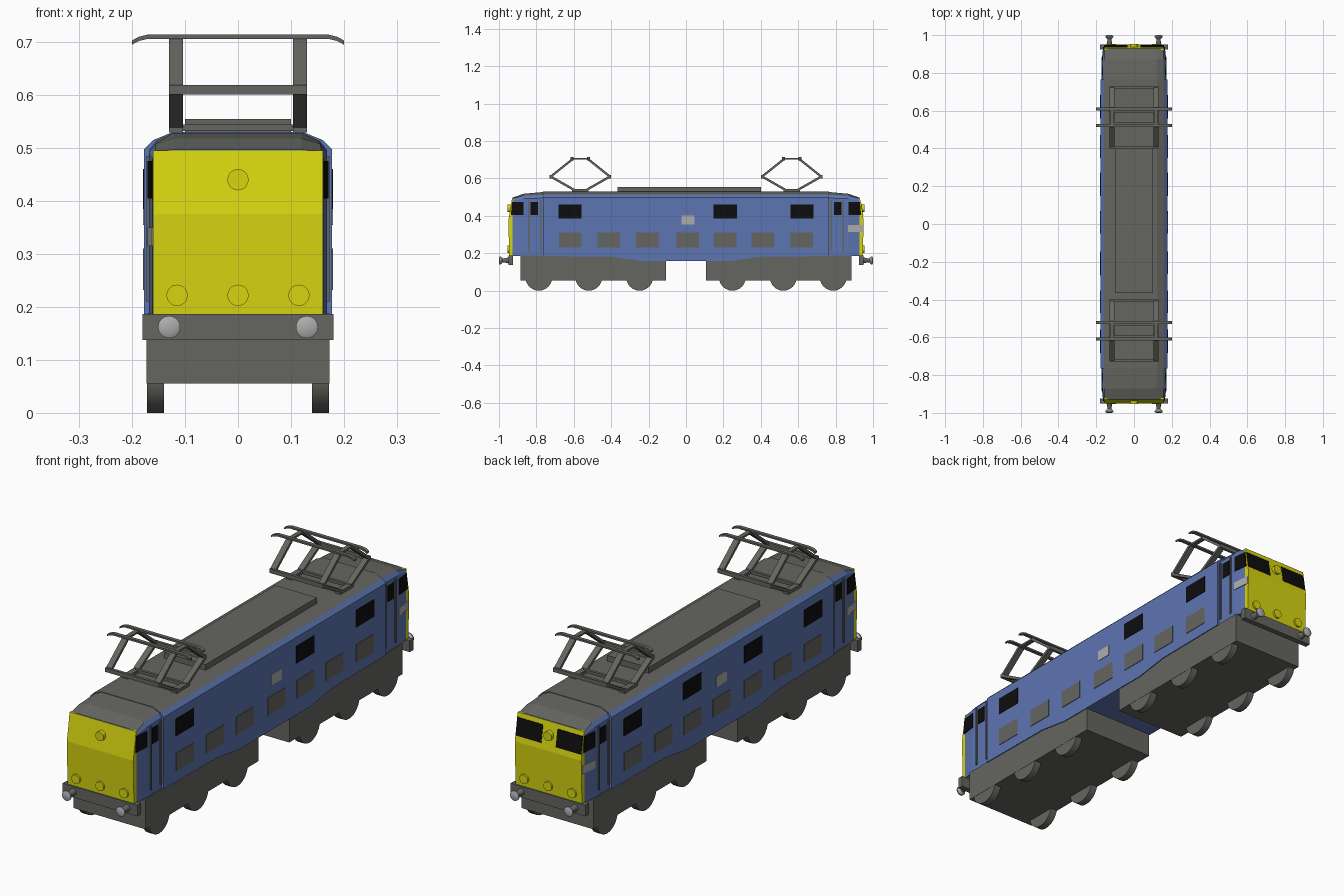
import bpy, bmesh, math
from mathutils import Vector

if "Cube" in bpy.data.objects:
    bpy.data.objects.remove(bpy.data.objects["Cube"])


def material(name, rgb):
    m = bpy.data.materials.new(name)
    m.diffuse_color = (*rgb, 1)
    m.use_nodes = True
    m.node_tree.nodes["Principled BSDF"].inputs["Base Color"].default_value = m.diffuse_color
    return m


BLUE = material("body blue", (0.108, 0.178, 0.440))
GREY = material("dark grey", (0.130, 0.130, 0.117))
YELLOW = material("warning yellow", (0.680, 0.665, 0.005))
BLACK = material("window black", (0.004, 0.004, 0.004))
LIGHT = material("light grey", (0.420, 0.420, 0.420))


def finish(name, bm, mats, rule=None):
    bmesh.ops.recalc_face_normals(bm, faces=bm.faces[:])
    if rule:
        for f in bm.faces:
            f.material_index = rule(f)
    me = bpy.data.meshes.new(name)
    bm.to_mesh(me)
    bm.free()
    for m in mats:
        me.materials.append(m)
    ob = bpy.data.objects.new(name, me)
    bpy.context.collection.objects.link(ob)
    return ob


def loft(name, rings, mats, rule=None):
    bm = bmesh.new()
    loops = [[bm.verts.new(p) for p in r] for r in rings]
    n = len(loops[0])
    for a, b in zip(loops, loops[1:]):
        for i in range(n):
            j = (i + 1) % n
            bm.faces.new((a[i], a[j], b[j], b[i]))
    bm.faces.new(loops[0])
    bm.faces.new(loops[-1])
    return finish(name, bm, mats, rule)


def box(name, x, y, z, mat):
    def ring(yy):
        return [(x[0], yy, z[0]), (x[1], yy, z[0]), (x[1], yy, z[1]), (x[0], yy, z[1])]
    return loft(name, [ring(y[0]), ring(y[1])], [mat])


def plate(name, pts, push, mat):
    """Thin plate on a surface: four corners, pushed out by a small vector."""
    p = [Vector(q) for q in pts]
    v = Vector(push)
    return loft(name, [[q - v for q in p], [q + v for q in p]], [mat])


def turned(name, axis, centre, profile, mat, n=20):
    """Round part along axis 0 (x) or 1 (y); profile is (position, radius)."""
    rings = []
    for t, r in profile:
        ring = []
        for k in range(n):
            a = 2 * math.pi * k / n
            c, s = r * math.cos(a), centre[1] + r * math.sin(a)
            ring.append((t, centre[0] + c, s) if axis == 0 else (centre[0] + c, t, s))
        rings.append(ring)
    ob = loft(name, rings, [mat])
    bpy.context.view_layer.objects.active = ob
    ob.select_set(True)
    bpy.ops.object.shade_smooth_by_angle(angle=math.radians(35))
    ob.select_set(False)
    return ob


def strut(name, x, a, b, w, t, mat=GREY):
    """Flat bar between two (y, z) points, w wide in x and t thick."""
    d = Vector((b[0] - a[0], b[1] - a[1])).normalized()
    n = Vector((-d.y, d.x)) * t / 2
    pts = [(p[0] + s * n.x, p[1] + s * n.y) for p, s in ((a, 1), (b, 1), (b, -1), (a, -1))]
    return loft(name, [[(xx, *p) for p in pts] for xx in (x - w / 2, x + w / 2)], [mat])


def section(y, zb, w, zs, w2, z2, w3, z3):
    half = [(w, zb), (w, zs), (w2, z2), (w3, z3)]
    return [(x, y, z) for x, z in half] + [(-x, y, z) for x, z in reversed(half)]


def roof_rule(f):
    # roof slopes are grey, everything steeper or below is blue
    return 1 if f.normal.z > 0.75 and f.calc_center_median().z > 0.48 else 0


# Main body with dropped belly
belly = [(-0.765, 0.185), (-0.40, 0.182), (-0.25, 0.16), (0.25, 0.16), (0.40, 0.182), (0.765, 0.185)]
loft("main_body", [section(y, zb, 0.177, 0.498, 0.16, 0.515, 0.123, 0.53) for y, zb in belly],
     [BLUE, GREY], roof_rule)
box("roof_hatch", (-0.1, 0.1), (-0.365, 0.40), (0.525, 0.555), GREY)


def face_y(z):
    return 0.95 - 0.02 * max(0, z - 0.375) / 0.12


for s, end in ((-1, "front"), (1, "back")):
    # Cab shell, narrower than the body
    loft(end + "_cab", [section(s * 0.76, 0.185, 0.168, 0.495, 0.155, 0.513, 0.123, 0.528),
                        section(s * 0.87, 0.185, 0.168, 0.492, 0.155, 0.508, 0.120, 0.518),
                        section(s * 0.928, 0.185, 0.161, 0.48, 0.158, 0.492, 0.120, 0.497)],
         [BLUE, GREY], roof_rule)
    # Yellow end panel with a creased upper slope
    prof = [(0.92, 0.185), (0.945, 0.185), (0.95, 0.375), (0.93, 0.495), (0.92, 0.495)]
    loft(end + "_end_panel", [[(x, s * y, z) for y, z in prof] for x in (-0.16, 0.16)], [YELLOW])
    for x, z in ((0, 0.44), (-0.115, 0.222), (0, 0.222), (0.115, 0.222)):
        turned(end + "_lamp", 1, (x, z), [(s * 0.93, 0.02), (s * 0.954, 0.02)], YELLOW)
    # Buffer beam and buffers
    box(end + "_buffer_beam", (-0.18, 0.18), sorted((s * 0.925, s * 0.95)), (0.138, 0.187), GREY)
    for x in (-0.13, 0.13):
        turned(end + "_buffer_shank", 1, (x, 0.162), [(s * 0.945, 0.017), (s * 0.96, 0.013), (s * 0.985, 0.009)], GREY)
        turned(end + "_buffer_head", 1, (x, 0.162),
               [(s * 0.98, 0.012), (s * 0.99, 0.021), (s * 0.996, 0.021), (s * 1.0, 0.013)], LIGHT)
    # Cab sides: door window, cab window, handrails
    for m, side in ((-1, "left"), (1, "right")):
        tag = f"{end}_{side}_"
        box(tag + "door_window", sorted((m * 0.165, m * 0.1705)), sorted((s * 0.79, s * 0.832)), (0.405, 0.475), BLACK)
        plate(tag + "cab_window", [(m * 0.168, s * 0.868, 0.405), (m * 0.161, s * 0.936, 0.405),
                                   (m * 0.161, s * 0.930, 0.475), (m * 0.168, s * 0.868, 0.475)],
              (m * 0.0025, 0, 0), BLACK)
        for y in (0.776, 0.842):
            box(tag + "handrail", sorted((m * 0.165, m * 0.173)), sorted((s * (y - 0.004), s * (y + 0.004))),
                (0.21, 0.485), GREY)
        if s == 1 or m == -1:
            plate(tag + "number_plate", [(m * 0.168, s * 0.865, 0.315), (m * 0.160, s * 0.945, 0.315),
                                         (m * 0.160, s * 0.945, 0.35), (m * 0.168, s * 0.865, 0.35)],
                  (m * 0.0025, 0, 0), LIGHT)
        # Windscreens are on the back end only
        if s == 1:
            xs = (m * 0.035, m * 0.158)
            plate(tag + "windscreen", [(xs[0], face_y(0.4), 0.4), (xs[1], face_y(0.4), 0.4),
                                       (xs[1], face_y(0.475), 0.475), (xs[0], face_y(0.475), 0.475)],
                  (0, 0.002, 0), BLACK)
    # Bogie block and wheels
    box(end + "_bogie", (-0.173, 0.173), sorted((s * 0.106, s * 0.884)), (0.055, 0.188), GREY)
    for y in (0.248, 0.52, 0.787):
        for m in (-1, 1):
            turned(end + "_wheel", 0, (s * y, 0.072), [(m * 0.14, 0.072), (m * 0.172, 0.072)], GREY, 24)

    # Diamond pantograph
    def P(dy, z):
        return (s * 0.565 + dy, z)
    for x in (-0.117, 0.117):
        for d in (-1, 1):
            strut("pantograph_lower_arm", x, P(d * 0.035, 0.54), P(d * 0.158, 0.61), 0.026, 0.012)
            strut("pantograph_upper_arm", x, P(d * 0.158, 0.61), P(d * 0.043, 0.702), 0.026, 0.012)
        strut("pantograph_base_rail", x, P(-0.045, 0.536), P(0.045, 0.536), 0.026, 0.014)
        strut("pantograph_head_rail", x, P(-0.045, 0.705), P(0.045, 0.705), 0.02, 0.008)
    for d in (-1, 1):
        strut("pantograph_base_bar", 0, P(d * 0.032 - 0.006, 0.538), P(d * 0.032 + 0.006, 0.538), 0.234, 0.012)
        strut("pantograph_knee_bar", 0, P(d * 0.158 - 0.006, 0.61), P(d * 0.158 + 0.006, 0.61), 0.26, 0.018)
        # Contact strip with drooping ends
        rings = []
        for x, z in ((-0.2, 0.699), (-0.187, 0.706), (-0.17, 0.71), (0.17, 0.71), (0.187, 0.706), (0.2, 0.699)):
            y = s * 0.565 + d * 0.044
            rings.append([(x, y - 0.008, z - 0.004), (x, y + 0.008, z - 0.004),
                          (x, y + 0.008, z + 0.004), (x, y - 0.008, z + 0.004)])
        loft("pantograph_contact_strip", rings, [GREY])

# Body side windows, louvres and central plate
for m, side, windows in ((1, "right", (-0.62, 0.21, 0.62)), (-1, "left", (-0.62, -0.21, 0.21, 0.62))):
    xs = sorted((m * 0.174, m * 0.1795))
    for y in windows:
        box(side + "_body_window", xs, (y - 0.062, y + 0.062), (0.385, 0.46), BLACK)
    for y in (-0.62, -0.412, -0.206, 0.01, 0.21, 0.41, 0.62):
        box(side + "_louvre", xs, (y - 0.06, y + 0.06), (0.232, 0.31), GREY)
    box(side + "_works_plate", xs, (-0.025, 0.045), (0.355, 0.402), LIGHT)
